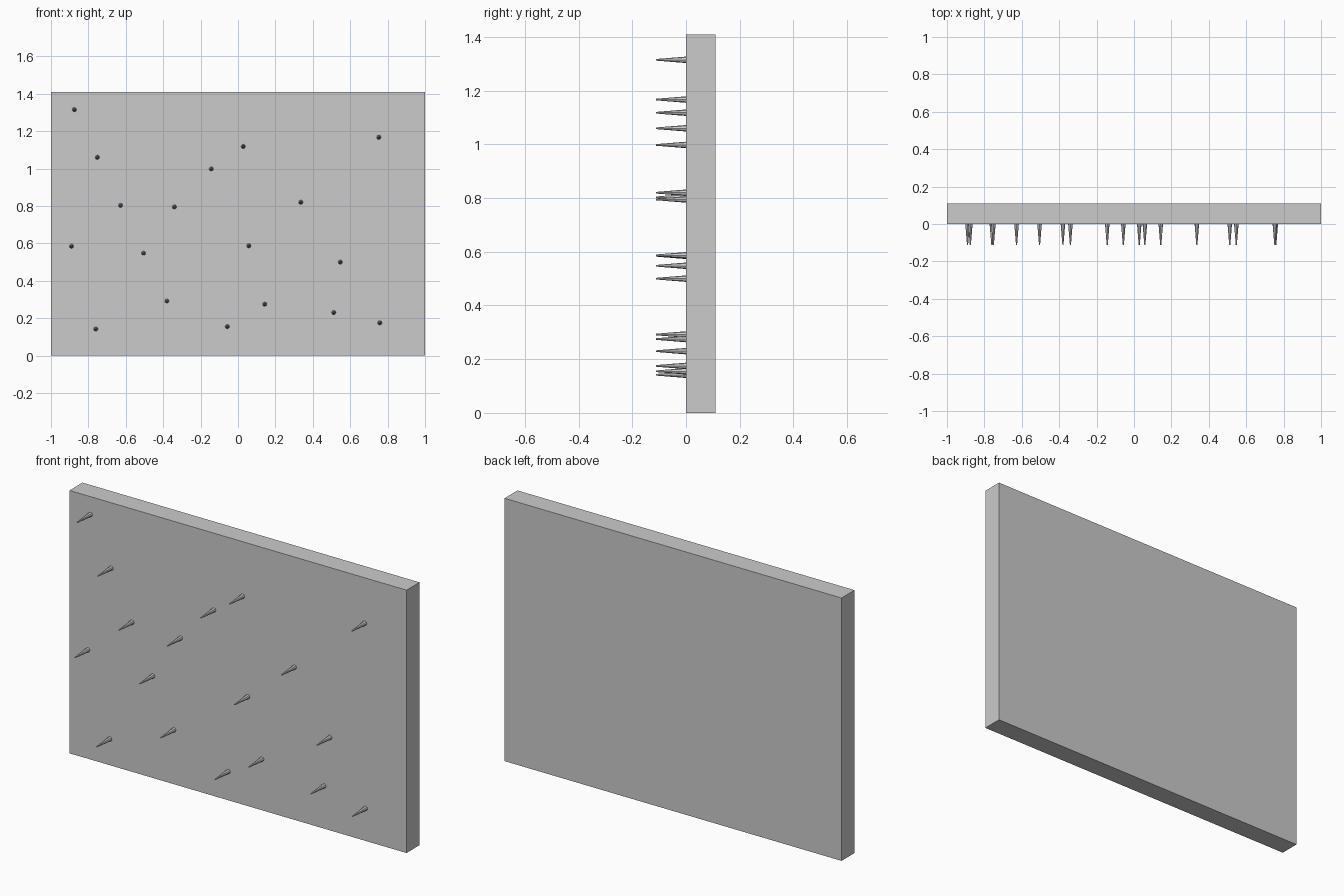
import bpy
from math import radians

if "Cube" in bpy.data.objects:
    bpy.data.objects.remove(bpy.data.objects["Cube"])

DEPTH, HEIGHT, SPIKE = 0.11, 1.41, 0.112

# Wall panel, its front face on y = 0
bpy.ops.mesh.primitive_cube_add(size=1, location=(0, DEPTH / 2, HEIGHT / 2))
panel = bpy.context.object
panel.name = "wall_panel"
panel.scale = (2, DEPTH, HEIGHT)
bpy.ops.object.transform_apply(location=False, rotation=False, scale=True)

# Spike positions on the front face (x, z)
spots = [
    (-0.875, 1.315), (-0.752, 1.06), (-0.628, 0.803), (-0.505, 0.548),
    (-0.38, 0.292), (-0.89, 0.585), (-0.76, 0.142), (-0.34, 0.795),
    (-0.143, 0.998), (0.028, 1.118), (0.336, 0.82), (0.058, 0.587),
    (0.547, 0.5), (0.143, 0.275), (-0.057, 0.155), (0.512, 0.23),
    (0.758, 0.175), (0.753, 1.167),
]

# Tapered spikes pointing forward
for i, (x, z) in enumerate(spots, 1):
    bpy.ops.mesh.primitive_cone_add(
        vertices=8, radius1=0.012, radius2=0.003, depth=SPIKE,
        location=(x, -SPIKE / 2, z), rotation=(radians(90), 0, 0))
    bpy.context.object.name = f"spike_{i:02d}"
